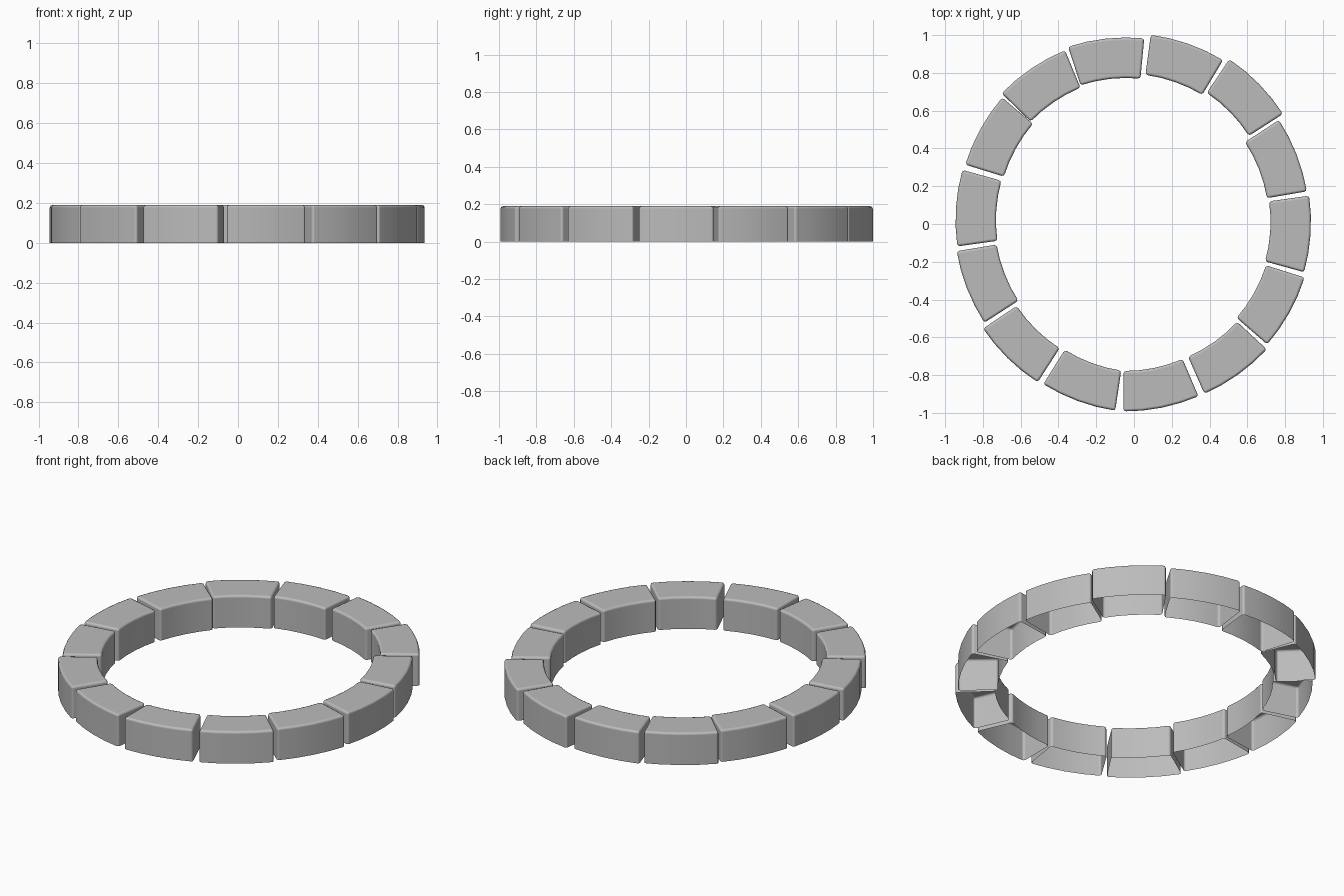
import bpy, bmesh, math

cube = bpy.data.objects.get("Cube")
if cube:
    bpy.data.objects.remove(cube, do_unlink=True)

OUTER, INNER, HEIGHT = 1.0, 0.786, 0.19
MIDDLE = 0.876                      # ring radius at the block's own origin
HALF_ANGLE = math.radians(11.7)
STEPS = 4

# Stone colour
stone = bpy.data.materials.new("grey stone")
stone.use_nodes = True
colour = (0.5, 0.5, 0.5, 1)
stone.diffuse_color = colour
stone.node_tree.nodes["Principled BSDF"].inputs["Base Color"].default_value = colour


def arc(radius):
    """Points of a shallow arc bulging towards local +x."""
    angles = [HALF_ANGLE * (2 * i / STEPS - 1) for i in range(STEPS + 1)]
    return [(radius * math.cos(a) - MIDDLE, radius * math.sin(a)) for a in angles]


def make_block_mesh():
    """Curved block, hollow and open underneath."""
    bm = bmesh.new()
    outer, inner = arc(OUTER), arc(INNER)
    outline = outer + inner[::-1]
    low = [bm.verts.new((x, y, 0)) for x, y in outline]
    top = [bm.verts.new((x, y, HEIGHT)) for x, y in outline]
    count = len(outline)
    for i in range(count):
        j = (i + 1) % count
        bm.faces.new((low[i], low[j], top[j], top[i]))
    for i in range(STEPS):
        k = count - 1 - i
        bm.faces.new((top[i], top[i + 1], top[k - 1], top[k]))
    for face in bm.faces:
        face.smooth = True
    mesh = bpy.data.meshes.new("stone_block")
    bm.to_mesh(mesh)
    bm.free()
    mesh.materials.append(stone)
    return mesh


# Slightly uneven ring: x, y and outward heading in degrees
placements = [
    (-0.136, 0.858, 96.3), (0.246, 0.837, 70.7), (0.573, 0.655, 44.4),
    (0.745, 0.324, 21.4), (0.811, -0.046, -3.8), (0.714, -0.41, -29.2),
    (0.478, -0.697, -54.6), (0.122, -0.851, -78.6), (-0.254, -0.821, -110.2),
    (-0.582, -0.622, -134.5), (-0.769, -0.296, -158.8), (-0.819, 0.077, 176.2),
    (-0.705, 0.442, 151.2), (-0.475, 0.72, 124.2),
]

block_mesh = make_block_mesh()
for number, (x, y, heading) in enumerate(placements, 1):
    block = bpy.data.objects.new(f"ring_stone_{number}", block_mesh)
    bpy.context.collection.objects.link(block)
    block.location = (x, y, 0)
    block.rotation_euler.z = math.radians(heading)
    # Softly worn edges
    bevel = block.modifiers.new("worn edges", "BEVEL")
    bevel.width = 0.014
    bevel.segments = 2
    bevel.limit_method = "ANGLE"
    bevel.angle_limit = math.radians(40)
    bevel.harden_normals = True
